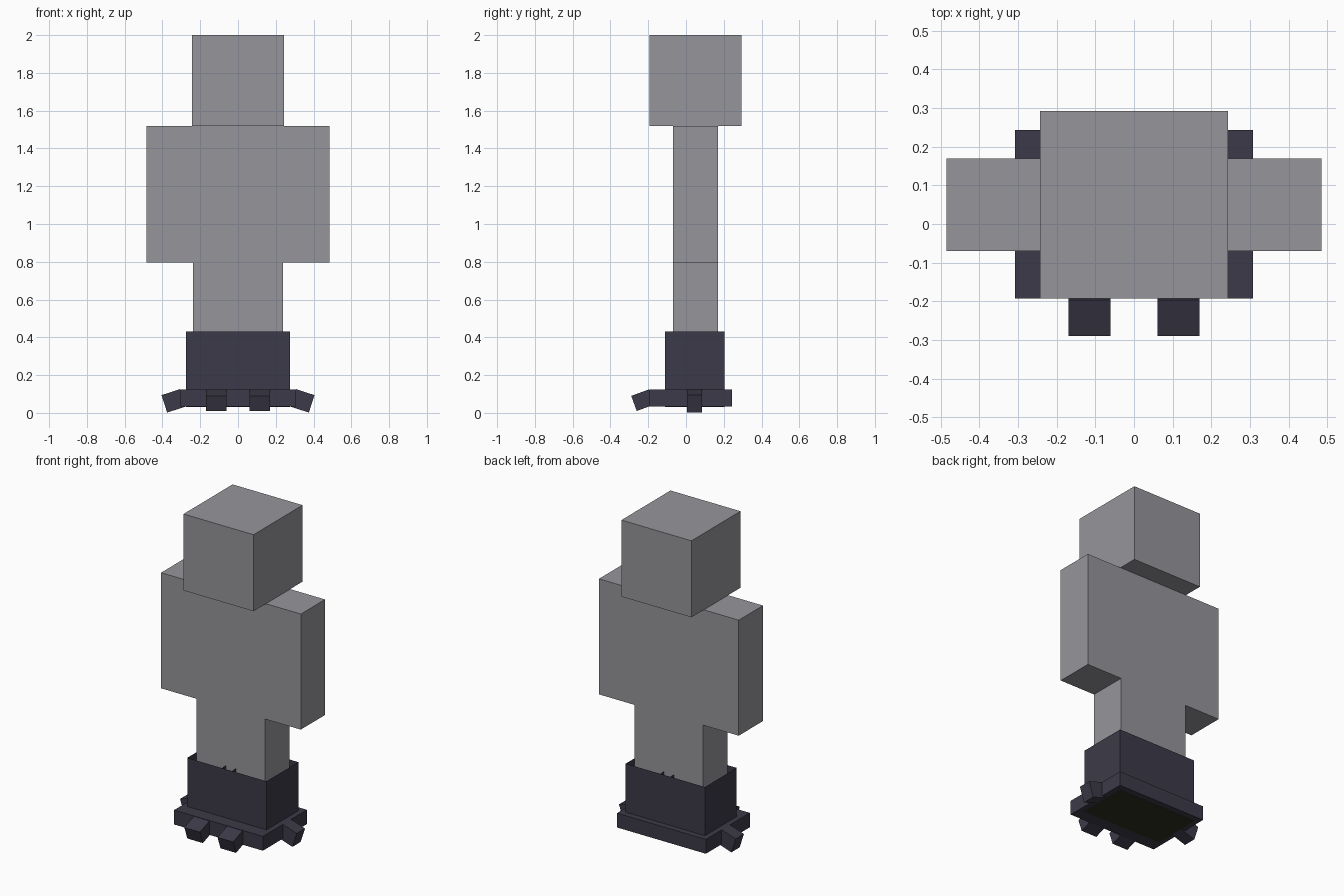
import bpy
import bmesh
from math import radians
from mathutils import Matrix, Vector

old = bpy.data.objects.get("Cube")
if old:
    bpy.data.objects.remove(old, do_unlink=True)


def material(name, rgb):
    mat = bpy.data.materials.new(name)
    mat.use_nodes = True
    color = (*rgb, 1)
    mat.diffuse_color = color
    mat.node_tree.nodes["Principled BSDF"].inputs["Base Color"].default_value = color
    return mat


GREY = material("body grey", (0.305, 0.30, 0.323))
DARK = material("boot slate", (0.045, 0.042, 0.065))
UNDER = material("underside olive black", (0.028, 0.028, 0.016))


def add_object(name, bm, *mats):
    mesh = bpy.data.meshes.new(name)
    bmesh.ops.recalc_face_normals(bm, faces=bm.faces)
    bm.to_mesh(mesh)
    bm.free()
    for mat in mats:
        mesh.materials.append(mat)
    obj = bpy.data.objects.new(name, mesh)
    bpy.context.collection.objects.link(obj)
    return obj


def cube_between(x, y, z):
    """Cube mesh spanning a (low, high) range on each axis."""
    ranges = (x, y, z)
    center = Vector([sum(r) / 2 for r in ranges])
    size = [abs(r[1] - r[0]) for r in ranges]
    bm = bmesh.new()
    bmesh.ops.create_cube(bm, size=1, matrix=Matrix.Translation(center) @ Matrix.Diagonal((*size, 1)))
    return bm


def box(name, x, y, z, mat):
    return add_object(name, cube_between(x, y, z), mat)


def boot(name, x, y, z):
    """Open-topped shell with a darker underside."""
    bm = cube_between(x, y, z)
    bm.faces.ensure_lookup_table()
    top = max(bm.faces, key=lambda f: f.calc_center_median().z)
    bottom = min(bm.faces, key=lambda f: f.calc_center_median().z)
    bottom.material_index = 1
    bmesh.ops.delete(bm, geom=[top], context="FACES_ONLY")
    return add_object(name, bm, DARK, UNDER)


def claw(name, edge, outward, tilt, length, width, thick):
    """Block drooping outward; edge is the middle of its outer top edge."""
    up = Vector((0, 0, 1))
    side = up.cross(outward)
    droop = Matrix.Rotation(radians(tilt), 3, side)
    along, normal = droop @ outward, droop @ up
    center = Vector(edge) - along * length / 2 - normal * thick / 2
    frame = Matrix((along * length, side * width, normal * thick)).transposed().to_4x4()
    bm = bmesh.new()
    bmesh.ops.create_cube(bm, size=1, matrix=Matrix.Translation(center) @ frame)
    return add_object(name, bm, DARK)


# Head and torso
BODY_Y = (-0.07, 0.17)
HIP, SHOULDER = 0.795, 1.52
box("head", (-0.243, 0.243), (-0.193, 0.293), (SHOULDER, 2), GREY)
box("torso", (-0.243, 0.243), BODY_Y, (HIP, SHOULDER), GREY)

# Shared sole under both boots
box("sole", (-0.308, 0.308), (-0.193, 0.243), (0.035, 0.125), DARK)

# Limbs, boots and claws on each side
for label, s in (("left", 1), ("right", -1)):
    box(label + "_arm", (s * 0.243, s * 0.485), BODY_Y, (HIP, SHOULDER), GREY)
    box(label + "_leg", (0, s * 0.238), BODY_Y, (0.06, HIP), GREY)
    boot(label + "_boot", (s * -0.035, s * 0.275), (-0.11, 0.205), (0.031, 0.43))
    claw(label + "_front_claw", (s * 0.115, -0.29, 0.09), Vector((0, -1, 0)),
         20, 0.1, 0.108, 0.085)
    claw(label + "_side_claw", (s * 0.405, 0.045, 0.094), Vector((s, 0, 0)),
         18, 0.104, 0.082, 0.097)
